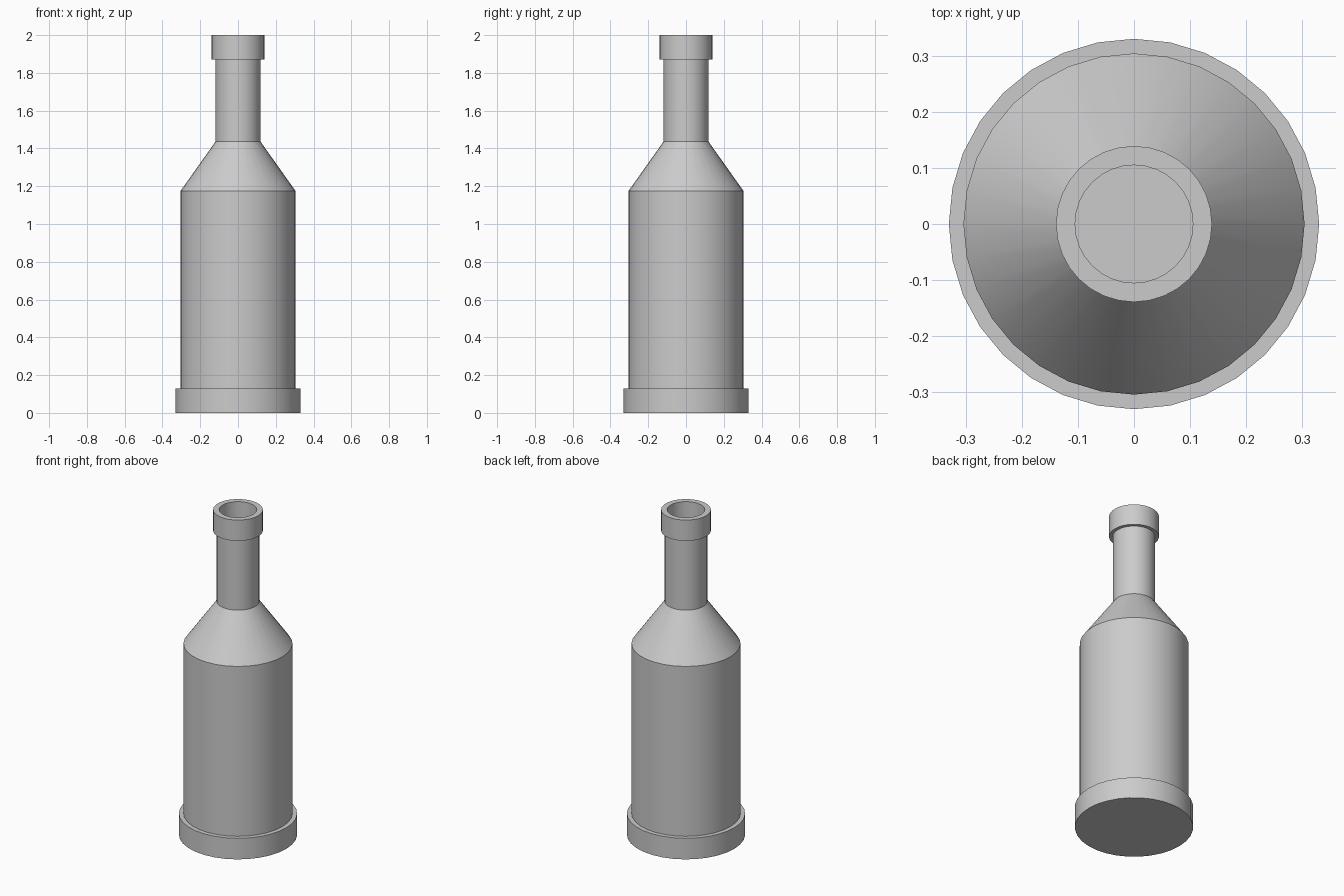
import bpy
import bmesh
import math

cube = bpy.data.objects.get("Cube")
if cube:
    bpy.data.objects.remove(cube, do_unlink=True)

SIDES = 32

grey = bpy.data.materials.new("plain grey")
grey.use_nodes = True
colour = (0.6, 0.6, 0.6, 1)
grey.diffuse_color = colour
grey.node_tree.nodes["Principled BSDF"].inputs["Base Color"].default_value = colour


def lathe(name, profile):
    """Revolve a (radius, height) profile around z; radius 0 closes the surface."""
    bm = bmesh.new()
    points = [bm.verts.new((0, -r, z)) for r, z in profile]
    edges = [bm.edges.new(pair) for pair in zip(points, points[1:])]
    bmesh.ops.spin(bm, geom=points + edges, cent=(0, 0, 0), axis=(0, 0, 1),
                   angle=math.tau, steps=SIDES)
    bmesh.ops.remove_doubles(bm, verts=bm.verts, dist=0.0001)
    bmesh.ops.recalc_face_normals(bm, faces=bm.faces)
    mesh = bpy.data.meshes.new(name)
    bm.to_mesh(mesh)
    bm.free()
    mesh.materials.append(grey)
    obj = bpy.data.objects.new(name, mesh)
    bpy.context.collection.objects.link(obj)
    bpy.ops.object.select_all(action="DESELECT")
    obj.select_set(True)
    bpy.context.view_layer.objects.active = obj
    bpy.ops.object.shade_smooth_by_angle(angle=math.radians(30))
    return obj


# Hollow bottle: outside from foot to lip, then inside down to the floor
lathe("bottle", [
    (0, 0), (0.33, 0), (0.33, 0.13),            # foot
    (0.304, 0.13), (0.304, 1.176),              # body
    (0.119, 1.436), (0.119, 1.872),             # shoulder and neck
    (0.139, 1.872), (0.139, 2), (0.105, 2),     # lip
    (0.105, 1.43), (0.29, 1.17),                # inner neck and shoulder
    (0.29, 0.03), (0, 0.03),                    # inner wall and floor
])
